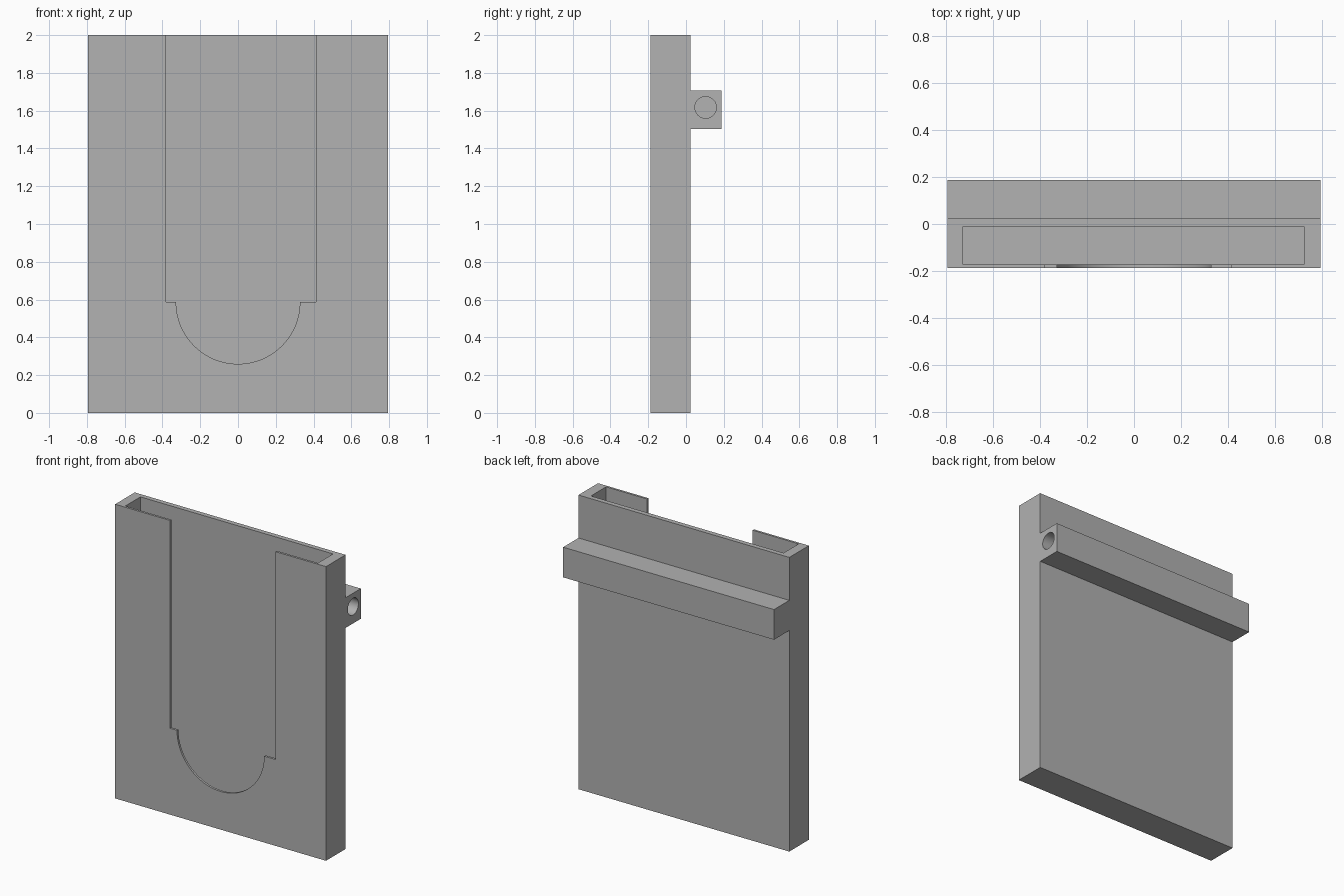
import bpy
import math

cube = bpy.data.objects.get("Cube")
if cube:
    bpy.data.objects.remove(cube, do_unlink=True)

grey = bpy.data.materials.new("plain grey")
grey.use_nodes = True
colour = (0.445, 0.445, 0.445, 1)
grey.diffuse_color = colour
grey.node_tree.nodes["Principled BSDF"].inputs["Base Color"].default_value = colour


def box(name, low, high):
    centre = [(a + b) / 2 for a, b in zip(low, high)]
    bpy.ops.mesh.primitive_cube_add(size=1, location=centre)
    ob = bpy.context.object
    ob.name = name
    ob.scale = [b - a for a, b in zip(low, high)]
    bpy.ops.object.transform_apply(location=True, rotation=False, scale=True)
    ob.data.materials.append(grey)
    return ob


def rod(name, radius, length, centre, rotation):
    bpy.ops.mesh.primitive_cylinder_add(
        vertices=64, radius=radius, depth=length, location=centre, rotation=rotation)
    ob = bpy.context.object
    ob.name = name
    ob.data.materials.append(grey)
    return ob


def cut(target, cutters):
    bpy.ops.object.select_all(action="DESELECT")
    bpy.context.view_layer.objects.active = target
    target.select_set(True)
    for cutter in cutters:
        cutter.hide_render = True
        mod = target.modifiers.new("cut", "BOOLEAN")
        mod.operation = "DIFFERENCE"
        mod.solver = "EXACT"
        mod.object = cutter
        bpy.ops.object.modifier_apply(modifier=mod.name)
        bpy.data.objects.remove(cutter, do_unlink=True)
    bpy.ops.object.shade_smooth_by_angle(angle=math.radians(30))


half_width = 0.793
front, back = -0.187, 0.023

# Open-topped holder with a thin front wall
holder = box("holder_body", (-half_width, front, 0), (half_width, back, 2))
pocket = box("pocket_cutter", (-0.727, -0.172, 0.07), (0.722, -0.01, 2.2))

# Front opening with a rounded thumb notch below it
slot = box("slot_cutter", (-0.38, -0.3, 0.587), (0.413, -0.1, 2.2))
notch = rod("notch_cutter", 0.328, 0.2, (0, -0.2, 0.587), (math.pi / 2, 0, 0))
cut(holder, [pocket, slot, notch])

# Rear rail with a blind round bore, open on the left end
rail = box("rear_rail", (-half_width, back, 1.503), (half_width, 0.187, 1.708))
bore = rod("bore_cutter", 0.057, 1.6, (0.07, 0.104, 1.617), (0, math.pi / 2, 0))
cut(rail, [bore])
